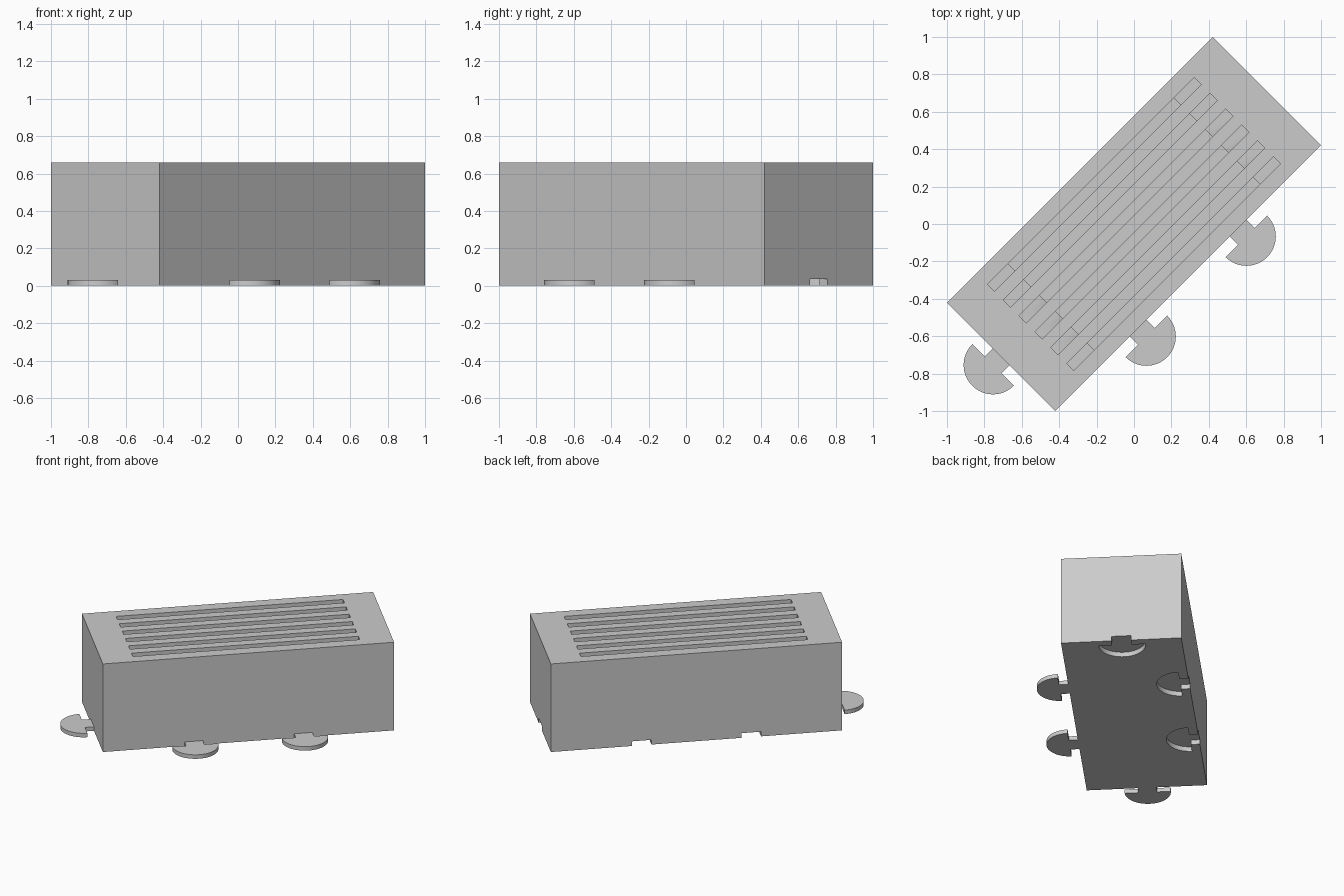
import bpy, bmesh, math
from mathutils import Matrix

if "Cube" in bpy.data.objects:
    bpy.data.objects.remove(bpy.data.objects["Cube"])

HALF_L, HALF_W, HEIGHT = 1.004, 0.41, 0.66
TURN = Matrix.Rotation(math.pi / 4, 4, 'Z')   # the block stands diagonally

grey = bpy.data.materials.new("light_grey")
grey.use_nodes = True
colour = (0.6, 0.6, 0.6, 1)
grey.diffuse_color = colour
grey.node_tree.nodes["Principled BSDF"].inputs["Base Color"].default_value = colour


def make_object(name, bm, matrix):
    bmesh.ops.recalc_face_normals(bm, faces=bm.faces)
    mesh = bpy.data.meshes.new(name)
    bm.transform(matrix)
    bm.to_mesh(mesh)
    bm.free()
    mesh.materials.append(grey)
    obj = bpy.data.objects.new(name, mesh)
    bpy.context.scene.collection.objects.link(obj)
    return obj


def box(name, x0, x1, y0, y1, z0, z1):
    bm = bmesh.new()
    bmesh.ops.create_cube(bm, size=1)
    place = Matrix.Translation(((x0 + x1) / 2, (y0 + y1) / 2, (z0 + z1) / 2))
    size = Matrix.Diagonal((x1 - x0, y1 - y0, z1 - z0, 1))
    return make_object(name, bm, TURN @ place @ size)


def connector(name, x, y, angle, radius, stem, root, z0, z1):
    """Half disc on a stem, pointing along local +x; the stem starts at root."""
    neck = 0.062
    outline = [(root, -stem), (neck, -stem)]
    for i in range(33):
        a = math.pi * (i / 32 - 0.5)
        outline.append((neck + radius * math.cos(a), radius * math.sin(a)))
    outline += [(neck, stem), (root, stem)]
    bm = bmesh.new()
    face = bm.faces.new([bm.verts.new((px, py, z0)) for px, py in outline])
    ext = bmesh.ops.extrude_face_region(bm, geom=[face])
    tops = [v for v in ext["geom"] if isinstance(v, bmesh.types.BMVert)]
    bmesh.ops.translate(bm, verts=tops, vec=(0, 0, z1 - z0))
    place = Matrix.Translation((x, y, 0)) @ Matrix.Rotation(angle, 4, 'Z')
    return make_object(name, bm, TURN @ place)


def cut(target, cutter):
    cutter.hide_render = True
    mod = target.modifiers.new("cut", 'BOOLEAN')
    mod.operation = 'DIFFERENCE'
    mod.solver = 'EXACT'
    mod.object = cutter
    bpy.context.view_layer.objects.active = target
    bpy.ops.object.modifier_apply(modifier=mod.name)
    bpy.data.objects.remove(cutter)


# Main block
block = box("slotted_block", -HALF_L, HALF_L, -HALF_W, HALF_W, 0, HEIGHT)

# Six stepped slots in the top: shallow ends, deep middle
for i in range(6):
    y = (i - 2.5) * 0.12
    for half, floor in ((0.782, 0.36), (0.626, 0.12)):
        cut(block, box("slot_cutter", -half, half, y - 0.027, y + 0.027, floor, HEIGHT + 0.1))

# Tabs on two sides, matching sockets under the opposite sides
joints = [
    ("front_tab", 0.378, -HALF_W, -math.pi / 2, (0, 2 * HALF_W)),
    ("middle_tab", -0.378, -HALF_W, -math.pi / 2, (0, 2 * HALF_W)),
    ("end_tab", -HALF_L, 0, math.pi, (2 * HALF_L, 0)),
]
tabs = []
for name, x, y, angle, (dx, dy) in joints:
    cut(block, connector("socket_cutter", x + dx, y + dy, angle, 0.16, 0.067, -0.05, -0.05, 0.035))
    tabs.append(connector(name, x, y, angle, 0.157, 0.063, 0, 0, 0.03))

# Smooth the round rims, keep edges sharp
bpy.ops.object.select_all(action='DESELECT')
for obj in [block] + tabs:
    obj.select_set(True)
bpy.context.view_layer.objects.active = block
bpy.ops.object.shade_smooth_by_angle(angle=math.radians(30))
